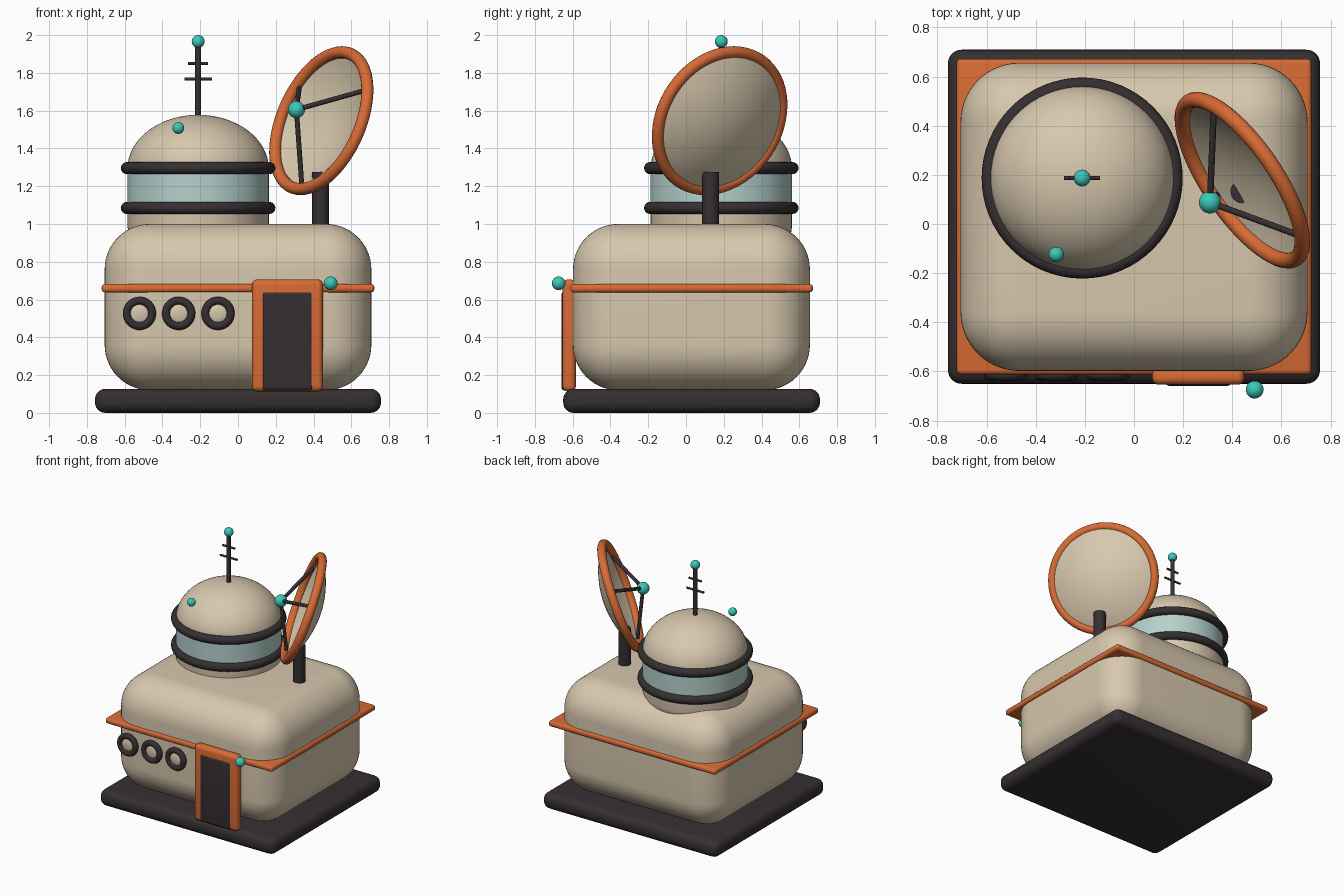
import bpy, bmesh, math
from mathutils import Vector, Matrix

if "Cube" in bpy.data.objects:
    bpy.data.objects.remove(bpy.data.objects["Cube"])


def material(name, rgb):
    m = bpy.data.materials.new(name)
    m.diffuse_color = (*rgb, 1)
    m.use_nodes = True
    m.node_tree.nodes["Principled BSDF"].inputs["Base Color"].default_value = m.diffuse_color
    return m


CREAM = material("cream", (0.68, 0.575, 0.42))
ORANGE = material("orange", (0.69, 0.147, 0.035))
DARK = material("charcoal", (0.036, 0.028, 0.030))
TEAL = material("teal", (0.045, 0.58, 0.48))
GLASS = material("pale_glass", (0.46, 0.64, 0.61))


def finish(name, bm, mat, angle=40):
    bmesh.ops.recalc_face_normals(bm, faces=bm.faces)
    me = bpy.data.meshes.new(name)
    bm.to_mesh(me)
    bm.free()
    me.materials.append(mat)
    ob = bpy.data.objects.new(name, me)
    bpy.context.collection.objects.link(ob)
    bpy.ops.object.select_all(action='DESELECT')
    ob.select_set(True)
    bpy.context.view_layer.objects.active = ob
    bpy.ops.object.shade_smooth_by_angle(angle=math.radians(angle))
    return ob


def rounded_box(name, lo, hi, radius, mat, segments=6):
    lo, hi = Vector(lo), Vector(hi)
    bm = bmesh.new()
    bmesh.ops.create_cube(bm, size=1)
    for v in bm.verts:
        v.co = (lo + hi) / 2 + v.co * (hi - lo)
    bmesh.ops.bevel(bm, geom=bm.edges[:], offset=radius, segments=segments,
                    profile=0.5, affect='EDGES')
    return finish(name, bm, mat)


def lathe(name, profile, matrix, mat, steps=64, closed=False):
    """Spin (radius, height) points round the local z axis."""
    bm = bmesh.new()
    vs = [bm.verts.new((r, 0, z)) for r, z in profile]
    pairs = list(zip(vs, vs[1:])) + ([(vs[-1], vs[0])] if closed else [])
    es = [bm.edges.new(p) for p in pairs]
    bmesh.ops.spin(bm, geom=vs + es, cent=(0, 0, 0), axis=(0, 0, 1),
                   angle=2 * math.pi, steps=steps, use_duplicate=False)
    bmesh.ops.remove_doubles(bm, verts=bm.verts, dist=1e-5)
    bm.transform(matrix)
    return finish(name, bm, mat)


def ring(name, matrix, major, minor, mat, steps=64):
    pts = [(major + minor * math.cos(a), minor * math.sin(a))
           for a in (i * math.pi / 8 for i in range(16))]
    return lathe(name, pts, matrix, mat, steps, closed=True)


def ball(name, centre, radius, mat, scale=(1, 1, 1)):
    bm = bmesh.new()
    bmesh.ops.create_uvsphere(bm, u_segments=32, v_segments=16, radius=radius)
    bm.transform(Matrix.Translation(centre) @ Matrix.Diagonal((*scale, 1)))
    return finish(name, bm, mat)


def rod(name, a, b, radius, mat):
    a, b = Vector(a), Vector(b)
    bm = bmesh.new()
    bmesh.ops.create_cone(bm, cap_ends=True, segments=24, radius1=radius,
                          radius2=radius, depth=(b - a).length)
    turn = (b - a).to_track_quat('Z', 'Y').to_matrix().to_4x4()
    bm.transform(Matrix.Translation((a + b) / 2) @ turn)
    return finish(name, bm, mat)


# Base slab, main body and waist trim
rounded_box("base_slab", (-0.757, -0.65, 0), (0.757, 0.709, 0.127), 0.055, DARK)
rounded_box("main_body", (-0.706, -0.598, 0.12), (0.706, 0.656, 1.0), 0.24, CREAM, 14)
rounded_box("waist_trim", (-0.722, -0.612, 0.638), (0.722, 0.672, 0.682), 0.018, ORANGE, 4)

# Door with frame and lamp
rounded_box("door_frame", (0.074, -0.654, 0.114), (0.449, -0.583, 0.706), 0.028, ORANGE)
rounded_box("door_panel", (0.127, -0.659, 0.118), (0.396, -0.60, 0.644), 0.018, DARK)
ball("door_lamp", (0.491, -0.674, 0.686), 0.036, TEAL)

# Row of portholes
for i in range(3):
    x = -0.522 + 0.208 * i
    at = Matrix.Translation((x, -0.615, 0.527))
    ring(f"porthole_rim_{i + 1}", at @ Matrix.Rotation(math.pi / 2, 4, 'X'),
         0.067, 0.021, DARK, 40)
    ball(f"porthole_pane_{i + 1}", (x, -0.606, 0.527), 0.06, CREAM, (1, 0.35, 1))

# Observation drum, window band, rings and dome
TX, TY = -0.211, 0.187
tower = Matrix.Translation((TX, TY, 0))
lathe("tower_drum", [(0, 0.92), (0.335, 0.92), (0.355, 0.93), (0.37, 0.955),
                     (0.374, 0.985), (0.374, 1.085), (0, 1.085)], tower, CREAM)
lathe("window_band", [(0, 1.08), (0.375, 1.08), (0.375, 1.3), (0, 1.3)], tower, GLASS)
for name, z in (("lower_ring", 1.085), ("upper_ring", 1.296)):
    ring(name, tower @ Matrix.Translation((0, 0, z)), 0.377, 0.032, DARK)
arc = [(0.375 * math.cos(t), 1.29 + 0.288 * math.sin(t))
       for t in (i * math.pi / 32 for i in range(16))]
lathe("dome", [(0, 1.29)] + arc + [(0, 1.578)], tower, CREAM)
ball("dome_lamp", (-0.316, -0.124, 1.508), 0.031, TEAL)

# Antenna
rod("antenna_mast", (TX, TY, 1.55), (TX, TY, 1.96), 0.016, DARK)
for i, (z, half) in enumerate(((1.768, 0.073), (1.85, 0.053))):
    rod(f"antenna_bar_{i + 1}", (TX - half, TY, z), (TX + half, TY, z), 0.008, DARK)
ball("antenna_tip", (TX, TY, 1.966), 0.034, TEAL)

# Dish: post, bowl, rim, feed and three struts
rod("dish_post", (0.438, 0.131, 0.95), (0.438, 0.131, 1.275), 0.045, DARK)
normal = Vector((-0.775, -0.53, 0.345)).normalized()
centre = Vector((0.441, 0.178, 1.547))
dish = Matrix.Translation(centre) @ normal.to_track_quat('Z', 'Y').to_matrix().to_4x4()
radii = [0.386 * i / 12 for i in range(13)]
front = [(r, -0.112 * (1 - (r / 0.386) ** 2)) for r in radii]
back = [(r, z - 0.012) for r, z in reversed(front)]
lathe("dish_bowl", front + back, dish, CREAM)
ring("dish_rim", dish, 0.386, 0.032, ORANGE)
feed = centre + normal * 0.17
ball("dish_feed", feed, 0.045, TEAL)
first = Vector((0.203, -0.215, 0.153))
first = (first - normal * first.dot(normal)).normalized() * 0.35
for i in range(3):
    end = centre + Matrix.Rotation(i * math.tau / 3, 3, normal) @ first
    rod(f"dish_strut_{i + 1}", feed, end, 0.013, DARK)
